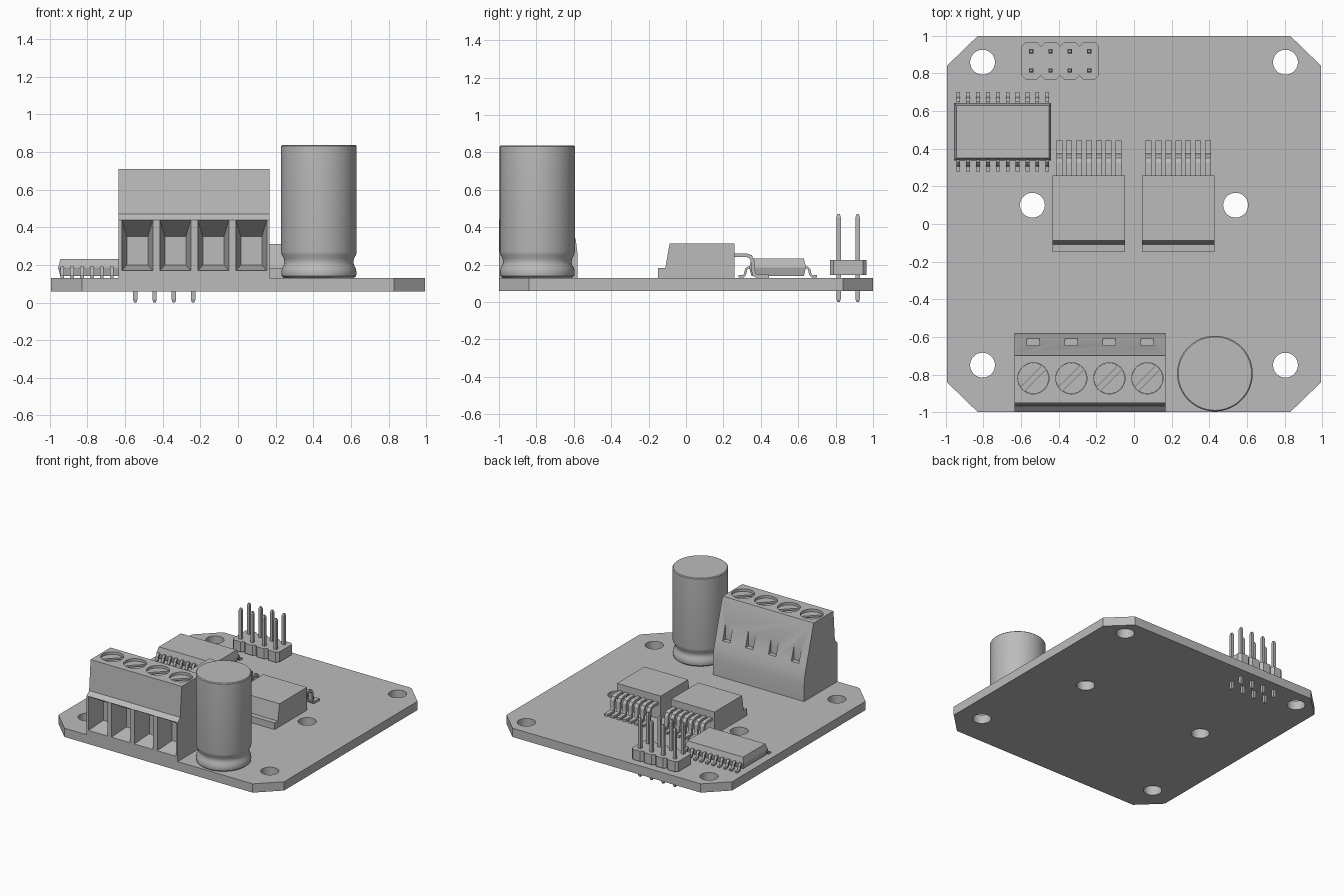
import bpy, bmesh
from math import pi, radians, cos, sin
from mathutils import Vector, Matrix

cube = bpy.data.objects.get("Cube")
if cube:
    bpy.data.objects.remove(cube, do_unlink=True)

grey = bpy.data.materials.new("plain grey")
grey.use_nodes = True
GREY = (0.5, 0.5, 0.5, 1)
grey.diffuse_color = GREY
grey.node_tree.nodes["Principled BSDF"].inputs["Base Color"].default_value = GREY


def finish(name, bm):
    bmesh.ops.recalc_face_normals(bm, faces=bm.faces)
    mesh = bpy.data.meshes.new(name)
    bm.to_mesh(mesh)
    bm.free()
    mesh.materials.append(grey)
    obj = bpy.data.objects.new(name, mesh)
    bpy.context.collection.objects.link(obj)
    return obj


def add_prism(bm, points, axis, lo, hi):
    """Extrude a polygon: (x, y) points along z, or (y, z) points along x."""
    place = (lambda p, t: (t, *p)) if axis == "x" else (lambda p, t: (*p, t))
    rings = [[bm.verts.new(place(p, t)) for p in points] for t in (lo, hi)]
    for ring in rings:
        bm.faces.new(ring)
    for i in range(len(points)):
        j = (i + 1) % len(points)
        bm.faces.new((rings[0][i], rings[0][j], rings[1][j], rings[1][i]))


def add_box(bm, x, y, z):
    add_prism(bm, [(x[0], y[0]), (x[1], y[0]), (x[1], y[1]), (x[0], y[1])], "z", *z)


def add_cylinder(bm, x, y, r, lo, hi, n=40):
    ring = [(x + r * cos(2 * pi * i / n), y + r * sin(2 * pi * i / n)) for i in range(n)]
    add_prism(bm, ring, "z", lo, hi)


def add_strip(bm, path, x, width, thick):
    """A bent flat lead: thicken a (y, z) path and extrude it across x."""
    pts = [Vector(p) for p in path]
    sides = ([], [])
    for i, p in enumerate(pts):
        d = (pts[min(i + 1, len(pts) - 1)] - pts[max(i - 1, 0)]).normalized()
        n = Vector((-d.y, d.x)) * thick / 2
        sides[0].append(p + n)
        sides[1].append(p - n)
    add_prism(bm, sides[0] + sides[1][::-1], "x", x - width / 2, x + width / 2)


def cut(obj, bm):
    cutter = finish("cutter", bm)
    cutter.hide_render = True
    mod = obj.modifiers.new("cut", "BOOLEAN")
    mod.operation, mod.solver, mod.object = "DIFFERENCE", "EXACT", cutter
    bpy.context.view_layer.objects.active = obj
    bpy.ops.object.modifier_apply(modifier=mod.name)
    bpy.data.objects.remove(cutter, do_unlink=True)


def smooth(obj):
    bpy.ops.object.select_all(action="DESELECT")
    obj.select_set(True)
    bpy.context.view_layer.objects.active = obj
    bpy.ops.object.shade_smooth_by_angle(angle=radians(30))


# Circuit board with clipped corners and mounting holes
TOP = 0.13
bm = bmesh.new()
corners = [(0.83, -1), (0.995, -0.84), (0.995, 0.84), (0.83, 1)]
add_prism(bm, corners + [(-x, y) for x, y in corners[::-1]], "z", 0.06, TOP)
board = finish("circuit_board", bm)
bm = bmesh.new()
for side in (-1, 1):
    for x, y in ((0.805, 0.86), (0.805, -0.75), (0.54, 0.1)):
        add_cylinder(bm, side * x, y, 0.066, 0, 0.2)
cut(board, bm)
smooth(board)

# Capacitor can, turned from a profile with a crimped neck
profile = [(0, TOP), (0.185, TOP), (0.197, 0.14), (0.2, 0.155), (0.197, 0.18), (0.186, 0.2),
           (0.183, 0.215), (0.187, 0.235), (0.198, 0.255), (0.201, 0.27),
           (0.201, 0.832), (0.195, 0.838), (0, 0.838)]
bm = bmesh.new()
verts = [bm.verts.new((r, 0, z)) for r, z in profile]
edges = [bm.edges.new(pair) for pair in zip(verts, verts[1:])]
bmesh.ops.spin(bm, geom=verts + edges, cent=(0, 0, 0), axis=(0, 0, 1), angle=2 * pi, steps=64)
bmesh.ops.remove_doubles(bm, verts=bm.verts, dist=0.0005)
bmesh.ops.translate(bm, verts=bm.verts, vec=(0.43, -0.795, 0))
smooth(finish("capacitor_can", bm))

# Terminal block: side profile, wire funnels, screw wells and rear notches
bm = bmesh.new()
add_prism(bm, [(-1, TOP), (-1, 0.44), (-0.968, 0.47), (-0.95, 0.71), (-0.7, 0.71),
               (-0.605, 0.39), (-0.589, 0.33), (-0.58, 0.26), (-0.58, TOP)], "x", -0.635, 0.168)
block = finish("terminal_block", bm)
poles = [-0.535 + 0.202 * i for i in range(4)]
funnels, wells, screws = bmesh.new(), bmesh.new(), bmesh.new()
for x in poles:
    rings = []
    for y, half, lo, hi in ((-1.02, 0.086, 0.165, 0.452), (-0.85, 0.056, 0.2, 0.35)):
        rings.append([funnels.verts.new(p) for p in ((x - half, y, lo), (x + half, y, lo),
                                                     (x + half, y, hi), (x - half, y, hi))])
    for ring in rings:
        funnels.faces.new(ring)
    for i in range(4):
        j = (i + 1) % 4
        funnels.faces.new((rings[0][i], rings[0][j], rings[1][j], rings[1][i]))
    add_cylinder(wells, x, -0.82, 0.083, 0.66, 0.8)
    add_box(wells, (x - 0.033, x + 0.033), (-0.645, -0.5), (0.405, 0.56))
    add_cylinder(screws, x, -0.82, 0.082, 0.64, 0.69)
cut(block, funnels)
cut(block, wells)
smooth(block)

# Slotted screw heads
heads = finish("terminal_screws", screws)
slots = bmesh.new()
for x in poles:
    start = len(slots.verts)
    add_box(slots, (-0.1, 0.1), (-0.014, 0.014), (0.67, 0.75))
    slots.verts.ensure_lookup_table()
    bmesh.ops.transform(slots, verts=slots.verts[start:],
                        matrix=Matrix.Translation((x, -0.82, 0)) @ Matrix.Rotation(pi / 4, 4, "Z"))
cut(heads, slots)
smooth(heads)

# Two power chips with a heat tab and a row of bent leads
lead_path = [(0.24, 0.25), (0.325, 0.25), (0.345, 0.243), (0.355, 0.225), (0.36, 0.165),
             (0.367, 0.145), (0.385, 0.138), (0.445, 0.138)]
for side, left in (("right", -0.432), ("left", 0.043)):
    bm = bmesh.new()
    add_prism(bm, [(-0.11, TOP), (-0.11, 0.185), (-0.088, 0.312), (0.258, 0.312), (0.258, TOP)],
              "x", left, left + 0.385)
    finish(side + "_power_chip_body", bm)
    bm = bmesh.new()
    add_box(bm, (left, left + 0.385), (-0.15, -0.1), (TOP, 0.183))
    finish(side + "_power_chip_tab", bm)
    bm = bmesh.new()
    for i in range(7):
        add_strip(bm, lead_path, left + 0.035 + 0.0525 * i, 0.032, 0.02)
    finish(side + "_power_chip_leads", bm)

# Driver chip: body tapering up and down from its seam, leads on both sides
bm = bmesh.new()
rings = []
for inset, z in ((0.012, 0.14), (0, 0.185), (0.012, 0.232)):
    x, y = 0.258 - inset, 0.152 - inset
    rings.append([bm.verts.new((-0.698 + sx * x, 0.49 + sy * y, z))
                  for sx, sy in ((-1, -1), (1, -1), (1, 1), (-1, 1))])
bm.faces.new(rings[0])
bm.faces.new(rings[2])
for low, high in zip(rings, rings[1:]):
    for i in range(4):
        j = (i + 1) % 4
        bm.faces.new((low[i], low[j], high[j], high[i]))
finish("driver_chip_body", bm)
bm = bmesh.new()
for side in (-1, 1):
    path = [(0.49 + side * d, z) for d, z in ((0.14, 0.185), (0.158, 0.185), (0.168, 0.175),
                                              (0.175, 0.148), (0.183, 0.138), (0.21, 0.137))]
    for i in range(10):
        add_strip(bm, path, -0.934 + 0.0525 * i, 0.02, 0.013)
finish("driver_chip_leads", bm)

# Pin header: four notched housing segments with two rows of pins
shell, pins = bmesh.new(), bmesh.new()
for i in range(4):
    x = -0.546 + 0.1025 * i
    w, c = 0.0513, 0.02
    side = [(w - c, -0.098), (w, c - 0.098), (w, 0.098 - c), (w - c, 0.098)]
    outline = [(x + px, 0.867 + py) for px, py in side + [(-px, py) for px, py in side[::-1]]]
    add_prism(shell, outline, "z", 0.145, 0.226)
    for y in (0.816, 0.918):
        levels = []
        for z, h in ((0, 0.006), (0.015, 0.0115), (0.455, 0.0115), (0.47, 0.006)):
            levels.append([pins.verts.new((x + sx * h, y + sy * h, z))
                           for sx, sy in ((-1, -1), (1, -1), (1, 1), (-1, 1))])
        pins.faces.new(levels[0])
        pins.faces.new(levels[-1])
        for low, high in zip(levels, levels[1:]):
            for k in range(4):
                m = (k + 1) % 4
                pins.faces.new((low[k], low[m], high[m], high[k]))
finish("header_housing", shell)
finish("header_pins", pins)
